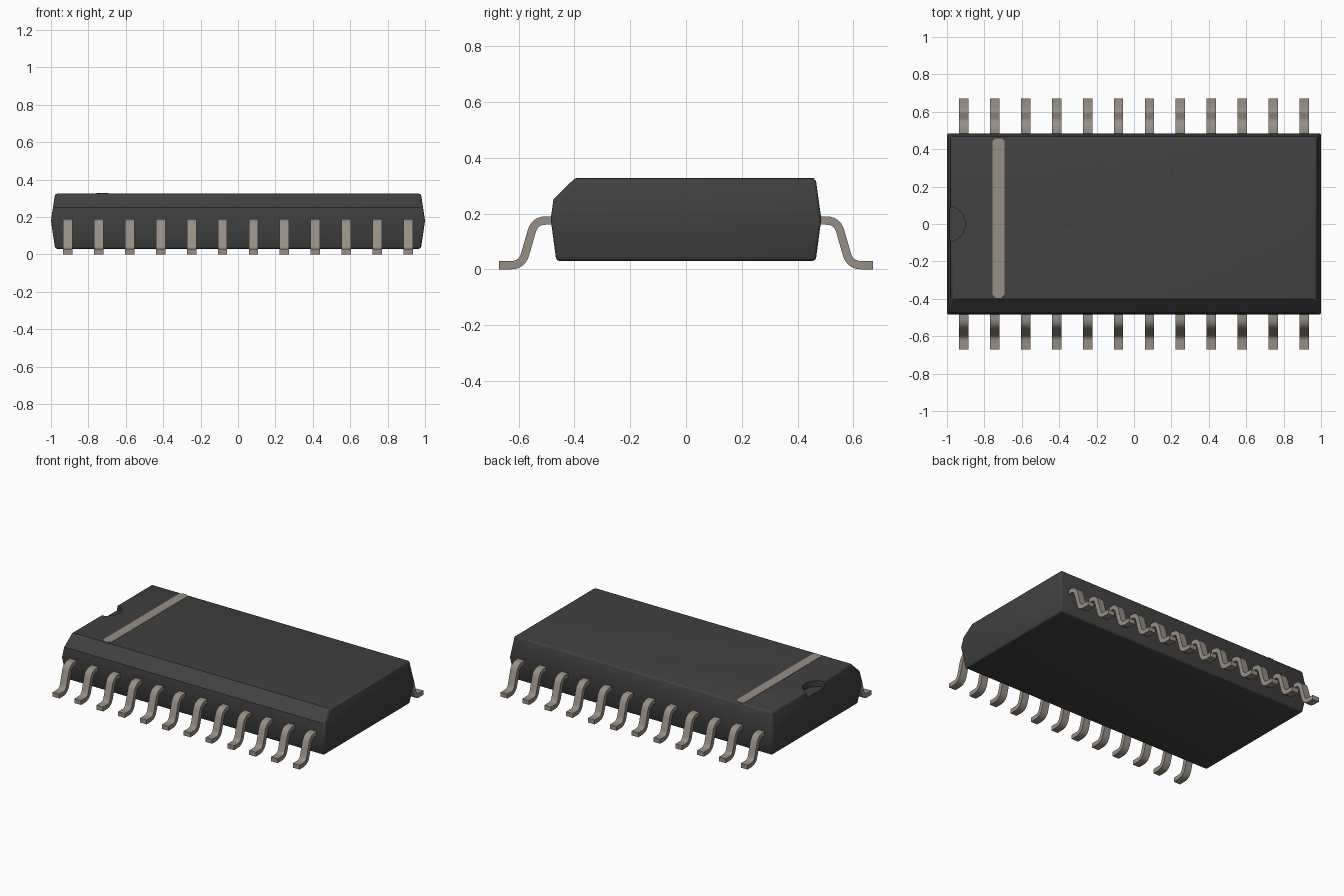
import bpy, bmesh
from mathutils import Vector

cube = bpy.data.objects.get("Cube")
if cube:
    bpy.data.objects.remove(cube, do_unlink=True)


def material(name, color):
    m = bpy.data.materials.new(name)
    m.use_nodes = True
    m.diffuse_color = (*color, 1)
    bsdf = m.node_tree.nodes["Principled BSDF"]
    bsdf.inputs["Base Color"].default_value = (*color, 1)
    bsdf.inputs["Roughness"].default_value = 0.6
    return m


black = material("black plastic", (0.052, 0.052, 0.052))
metal = material("dull metal", (0.31, 0.275, 0.235))


def make_object(name, bm, mat):
    bmesh.ops.recalc_face_normals(bm, faces=bm.faces)
    me = bpy.data.meshes.new(name)
    bm.to_mesh(me)
    bm.free()
    me.materials.append(mat)
    ob = bpy.data.objects.new(name, me)
    bpy.context.collection.objects.link(ob)
    return ob


def activate(ob):
    bpy.ops.object.select_all(action='DESELECT')
    ob.select_set(True)
    bpy.context.view_layer.objects.active = ob


def smooth(ob):
    activate(ob)
    bpy.ops.object.shade_smooth_by_angle(angle=0.55)


def prism(bm, points, offset):
    """Extrude a closed outline of 3D points by an offset."""
    face = bm.faces.new([bm.verts.new(p) for p in points])
    ext = bmesh.ops.extrude_face_region(bm, geom=[face])
    bmesh.ops.translate(bm, vec=offset,
                        verts=[v for v in ext["geom"] if isinstance(v, bmesh.types.BMVert)])


# Body: three stacked rectangles, widest at the parting line
TOP, BOTTOM, MID = 0.325, 0.03, 0.18
bm = bmesh.new()
rings = []
for z, hx, hy in ((BOTTOM, 0.978, 0.465), (MID, 1.0, 0.485), (TOP, 0.978, 0.465)):
    rings.append([bm.verts.new((sx * hx, sy * hy, z))
                  for sx, sy in ((-1, -1), (1, -1), (1, 1), (-1, 1))])
for low, high in zip(rings, rings[1:]):
    for i in range(4):
        j = (i + 1) % 4
        bm.faces.new((low[i], low[j], high[j], high[i]))
bm.faces.new(rings[0][::-1])
bm.faces.new(rings[-1])

# Sloped front edge, sliced off and capped
cut = bmesh.ops.bisect_plane(bm, geom=bm.verts[:] + bm.edges[:] + bm.faces[:],
                             plane_co=(0, -0.40, TOP), plane_no=(0, -0.075, 0.077),
                             clear_outer=True)
bmesh.ops.contextual_create(
    bm, geom=[e for e in cut["geom_cut"] if isinstance(e, bmesh.types.BMEdge)])
body = make_object("body", bm, black)

bevel = body.modifiers.new("rounded edges", 'BEVEL')
bevel.width = 0.012
bevel.segments = 3
bevel.limit_method = 'ANGLE'
bevel.angle_limit = 0.9

# Half-round orientation notch in the left end of the top
bm = bmesh.new()
bmesh.ops.create_cone(bm, cap_ends=True, segments=48, radius1=0.097, radius2=0.097, depth=0.2)
bmesh.ops.translate(bm, verts=bm.verts, vec=(-1.0, 0, TOP - 0.04 + 0.1))
cutter = make_object("notch_cutter", bm, black)
cutter.hide_render = True
notch = body.modifiers.new("notch", 'BOOLEAN')
notch.operation = 'DIFFERENCE'
notch.solver = 'EXACT'
notch.object = cutter

activate(body)
for mod in ("rounded edges", "notch"):
    bpy.ops.object.modifier_apply(modifier=mod)
bpy.data.objects.remove(cutter, do_unlink=True)
smooth(body)

# Stripe on the top, a thin plate with clipped corners
x0, x1, y0, y1, c = -0.757, -0.693, -0.395, 0.46, 0.018
outline = [(x0 + c, y0), (x1 - c, y0), (x1, y0 + c), (x1, y1 - c),
           (x1 - c, y1), (x0 + c, y1), (x0, y1 - c), (x0, y0 + c)]
bm = bmesh.new()
prism(bm, [(x, y, TOP - 0.002) for x, y in outline], (0, 0, 0.004))
make_object("marking_stripe", bm, metal)

# Gull-wing pin profile in the y-z plane: rounded centre line, then offset both ways
HALF, WIDTH, ROUND, STEPS = 0.015, 0.05, 0.04, 6
corners = [Vector(p) for p in ((0.45, 0.175), (0.542, 0.175), (0.588, 0.015), (0.67, 0.015))]
path = [corners[0]]
for a, b, d in zip(corners, corners[1:], corners[2:]):
    p = b + (a - b).normalized() * ROUND
    q = b + (d - b).normalized() * ROUND
    for i in range(STEPS + 1):
        t = i / STEPS
        path.append(p * (1 - t) ** 2 + b * 2 * t * (1 - t) + q * t ** 2)
path.append(corners[-1])

upper, lower = [], []
for i, p in enumerate(path):
    d = (path[min(i + 1, len(path) - 1)] - path[max(i - 1, 0)]).normalized()
    if i in (1, len(path) - 2):
        d = Vector((1, 0))
    n = Vector((-d.y, d.x)) * HALF
    upper.append(p + n)
    lower.append(p - n)
profile = upper + lower[::-1]

# Twelve pins along each long side
COUNT, SPAN = 12, 0.91
for side, label in ((-1, "front"), (1, "back")):
    for k in range(COUNT):
        x = -SPAN + 2 * SPAN * k / (COUNT - 1)
        bm = bmesh.new()
        prism(bm, [(x - WIDTH / 2, side * p.x, p.y) for p in profile], (WIDTH, 0, 0))
        smooth(make_object(f"{label}_pin_{k + 1}", bm, metal))
